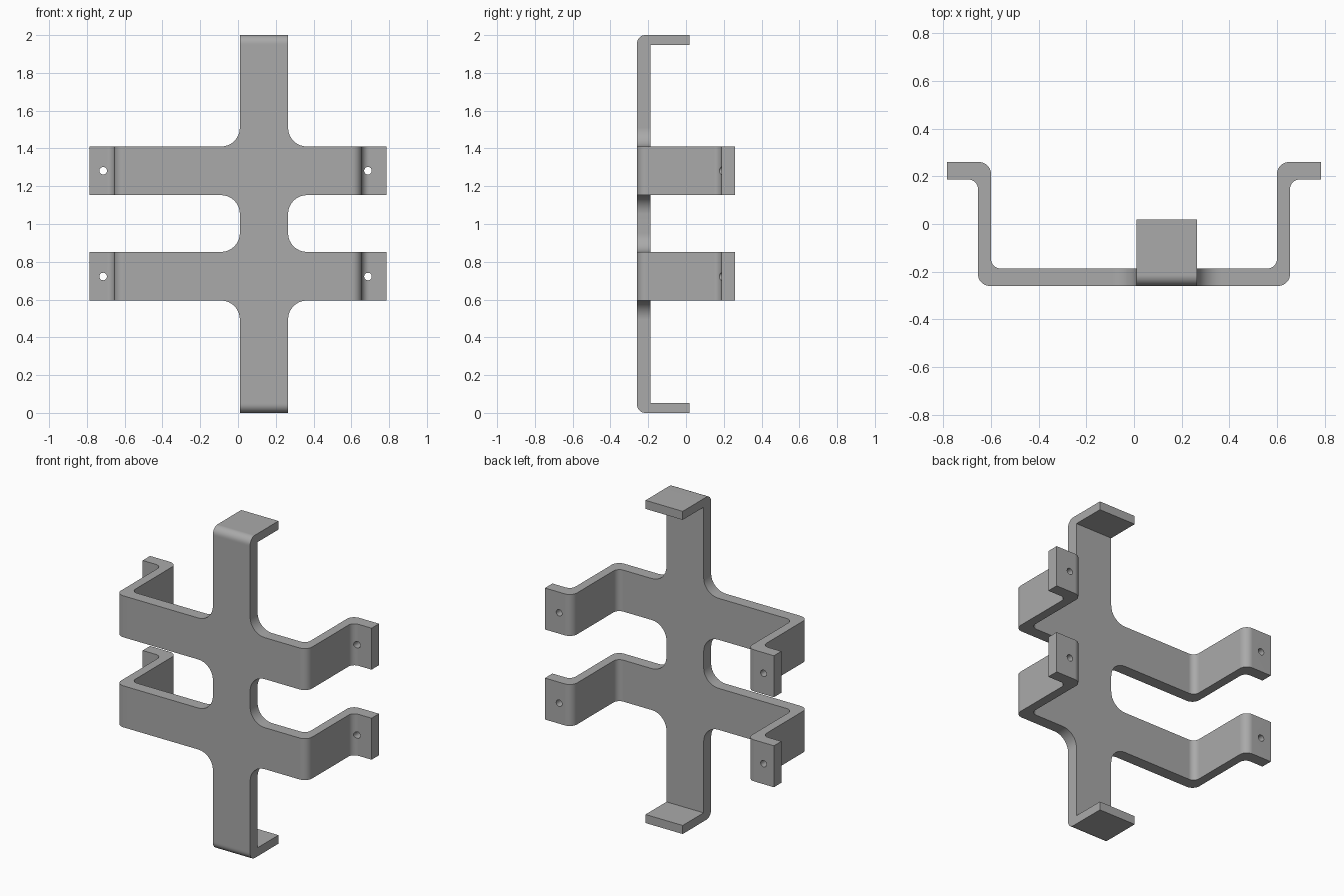
import bpy, bmesh
from math import cos, sin, pi
from mathutils import Vector

if "Cube" in bpy.data.objects:
    bpy.data.objects.remove(bpy.data.objects["Cube"])

FRONT, BACK = -0.26, -0.187          # sheet faces of the main plate
ARM_X, LIP_Z = 0.56, 0.053           # where arms and lips join the plate
STRIP = (0.01, 0.265)                # upright strip, x range
BARS = ((0.595, 0.852), (1.153, 1.41))   # cross bars, z ranges


def rounded(corners, steps=8):
    """Turn (a, b, radius) corners into a list of points with right-angle fillets."""
    points = []
    for i, (a, b, r) in enumerate(corners):
        p = Vector((a, b))
        if r == 0:
            points.append(p)
            continue
        u = (Vector(corners[i - 1][:2]) - p).normalized()
        v = (Vector(corners[(i + 1) % len(corners)][:2]) - p).normalized()
        for k in range(steps + 1):
            t = k / steps * pi / 2
            points.append(p + r * (u + v - v * cos(t) - u * sin(t)))
    return points


def extrude(bm, points, place, low, high, is_open):
    """Extrude a profile between two depths, leaving the joining sides open."""
    a = [bm.verts.new(place(p, low)) for p in points]
    b = [bm.verts.new(place(p, high)) for p in points]
    bm.faces.new(a)
    bm.faces.new(b[::-1])
    n = len(points)
    for i in range(n):
        j = (i + 1) % n
        if not is_open(points[i], points[j]):
            bm.faces.new((a[i], b[i], b[j], a[j]))


def last_side(points):
    return lambda p, q: p is points[-1] and q is points[0]


bm = bmesh.new()

# Main plate: upright strip and two cross bars with filleted inner corners
def plate_edge(x, side):
    corners = [(x, LIP_Z, 0)]
    for low, high in BARS:
        corners += [(x, low, 0.1), (side * ARM_X, low, 0),
                    (side * ARM_X, high, 0), (x, high, 0.1)]
    return corners + [(x, 2 - LIP_Z, 0)]


def plate_open(p, q):
    at_arm = abs(abs(p.x) - ARM_X) < 1e-5 and abs(p.x - q.x) < 1e-5
    at_lip = abs(p.y - q.y) < 1e-5 and min(p.y, 2 - p.y) < LIP_Z + 1e-4
    return at_arm or at_lip


outline = rounded(plate_edge(STRIP[1], 1) + plate_edge(STRIP[0], -1)[::-1])
extrude(bm, outline, lambda p, d: (p.x, d, p.y), FRONT, BACK, plate_open)

# Bent arms with outward mounting flanges
arm = rounded([(ARM_X, FRONT, 0), (0.655, FRONT, 0.05), (0.655, 0.187, 0.04),
               (0.785, 0.187, 0), (0.785, 0.26, 0), (0.6, 0.26, 0.05),
               (0.6, BACK, 0.04), (ARM_X, BACK, 0)])
for side in (-1, 1):
    for low, high in BARS:
        extrude(bm, arm, lambda p, d: (side * p.x, p.y, d), low, high, last_side(arm))

# Lips folded back at the bottom and top of the strip
lip = rounded([(FRONT, LIP_Z, 0), (FRONT, 0, 0.045), (0.018, 0, 0),
               (0.018, LIP_Z, 0), (BACK, LIP_Z, 0)])
for flip in (False, True):
    extrude(bm, lip, lambda p, d: (d, p.x, 2 - p.y if flip else p.y), *STRIP, last_side(lip))

# Weld the parts into one closed sheet
bmesh.ops.remove_doubles(bm, verts=bm.verts, dist=1e-4)
bmesh.ops.recalc_face_normals(bm, faces=bm.faces)
mesh = bpy.data.meshes.new("bracket")
bm.to_mesh(mesh)
bm.free()
bracket = bpy.data.objects.new("bracket", mesh)
bpy.context.collection.objects.link(bracket)

# Screw holes through the flanges
bm = bmesh.new()
for x in (-0.714, 0.688):
    for z in (0.722, 1.282):
        made = bmesh.ops.create_cone(bm, cap_ends=True, segments=24,
                                     radius1=0.02, radius2=0.02, depth=0.3)
        for v in made["verts"]:
            v.co = (x + v.co.x, 0.22 + v.co.z, z - v.co.y)
bmesh.ops.recalc_face_normals(bm, faces=bm.faces)
cut_mesh = bpy.data.meshes.new("hole_cutters")
bm.to_mesh(cut_mesh)
bm.free()
cutter = bpy.data.objects.new("hole_cutters", cut_mesh)
bpy.context.collection.objects.link(cutter)

bpy.ops.object.select_all(action="DESELECT")
bpy.context.view_layer.objects.active = bracket
bracket.select_set(True)
holes = bracket.modifiers.new("holes", "BOOLEAN")
holes.operation = "DIFFERENCE"
holes.solver = "EXACT"
holes.object = cutter
bpy.ops.object.modifier_apply(modifier=holes.name)
bpy.data.objects.remove(cutter)

# Grey metal, smooth bends and sharp edges
metal = bpy.data.materials.new("grey_metal")
metal.use_nodes = True
grey = (0.4, 0.4, 0.4, 1)
metal.diffuse_color = grey
metal.node_tree.nodes["Principled BSDF"].inputs["Base Color"].default_value = grey
bracket.data.materials.clear()
bracket.data.materials.append(metal)
bpy.ops.object.shade_smooth_by_angle(angle=pi / 6)
weighted = bracket.modifiers.new("flat_face_normals", "WEIGHTED_NORMAL")
weighted.keep_sharp = True
